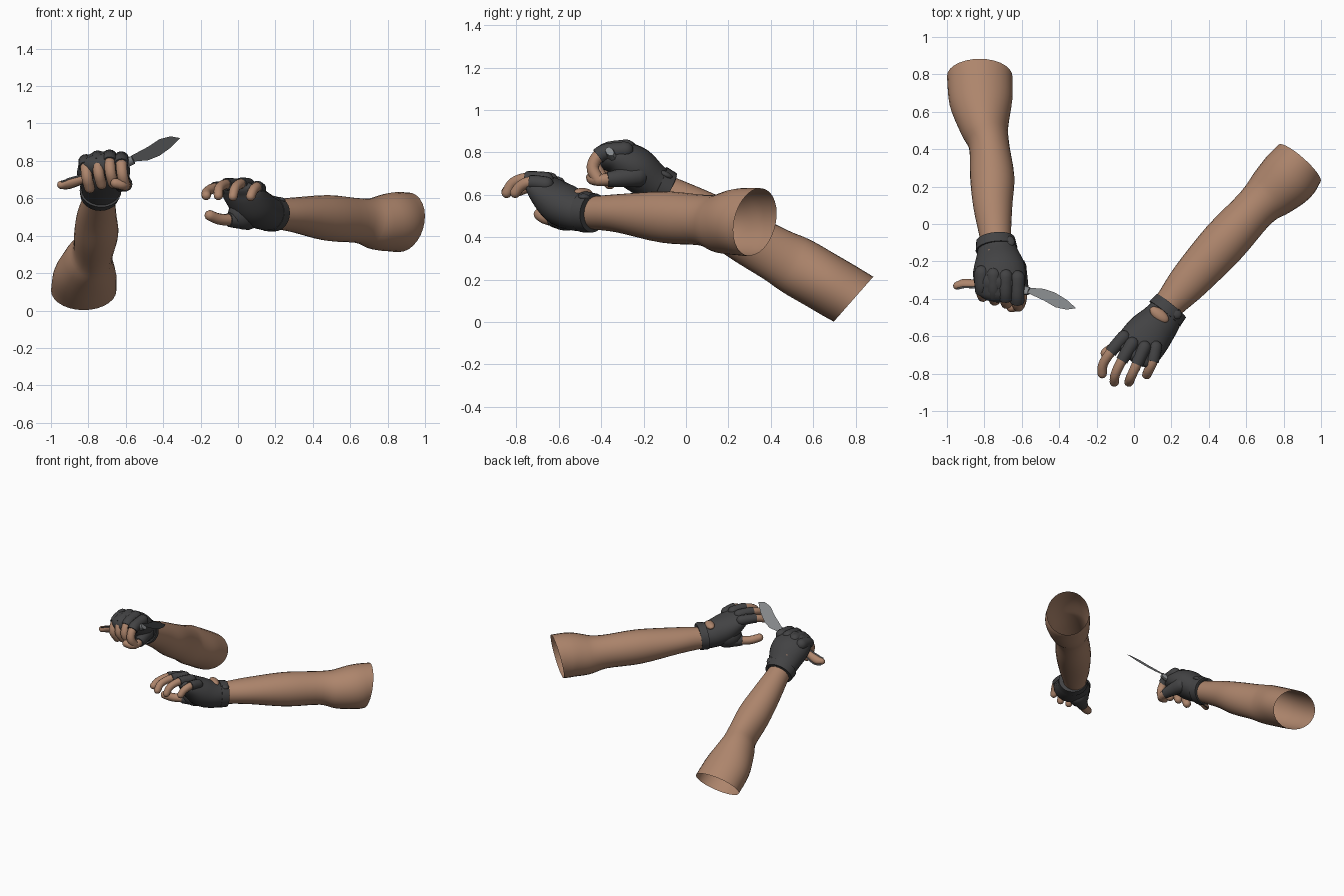
import bpy, bmesh, math
from mathutils import Vector, Matrix

cube = bpy.data.objects.get("Cube")
if cube:
    bpy.data.objects.remove(cube, do_unlink=True)


def material(name, r, g, b):
    m = bpy.data.materials.new(name)
    m.use_nodes = True
    m.diffuse_color = (r, g, b, 1)
    m.node_tree.nodes["Principled BSDF"].inputs["Base Color"].default_value = (r, g, b, 1)
    return m


SKIN = material("skin", .42, .235, .15)
GLOVE = material("glove_black", .055, .055, .057)
STEEL = material("blade_steel", .24, .25, .26)
DARK = material("dark_steel", .09, .09, .095)
UP = Vector((0, 0, 1))
ACROSS = Vector((1, .2, 0))
FLAT = Vector((0, .76, .65))  # normal of the knife's plane


def finish(name, bm, mat, angle=50):
    bmesh.ops.recalc_face_normals(bm, faces=bm.faces)
    mesh = bpy.data.meshes.new(name)
    bm.to_mesh(mesh)
    bm.free()
    mesh.materials.append(mat)
    ob = bpy.data.objects.new(name, mesh)
    bpy.context.collection.objects.link(ob)
    bpy.ops.object.select_all(action="DESELECT")
    ob.select_set(True)
    bpy.context.view_layer.objects.active = ob
    bpy.ops.object.shade_smooth_by_angle(angle=math.radians(angle))


def smooth(points, steps=4):
    """Catmull-Rom resampling of (x, y, z, half width, half height) stations."""
    p = [Vector(q) for q in points]
    p = [p[0] * 2 - p[1]] + p + [p[-1] * 2 - p[-2]]
    out = []
    for a, b, c, d in zip(p, p[1:], p[2:], p[3:]):
        for i in range(steps):
            t = i / steps
            out.append((b * 2 + (c - a) * t + (a * 2 - b * 5 + c * 4 - d) * t * t
                        + (b * 3 - a - c * 3 + d) * t ** 3) / 2)
    return out + [p[-2]]


def loft(name, path, mat, up=UP, sides=20, start=None, end=None, cut=None):
    """Skin elliptical rings; ends are None (open), 'flat' or 'round'; cut tilts the last ring."""
    bm = bmesh.new()
    stations = []
    for i, s in enumerate(path):
        t = (path[min(i + 1, len(path) - 1)] - path[max(i - 1, 0)])[:3]
        stations.append((Vector(s[:3]), Vector(t).normalized(), s[3], s[4]))
    if cut:
        target = Vector(cut).normalized()
        for k, blend in ((-3, .35), (-2, .7), (-1, 1)):
            c, t, w, h = stations[k]
            stations[k] = (c, t.lerp(target, blend).normalized(), w, h)

    def dome(station, sign):
        c, t, w, h = station
        return [(c + t * sign * min(w, h) * math.sin(a), t, w * math.cos(a), h * math.cos(a))
                for a in (.45, .9, 1.3)]
    if start == "round":
        stations = dome(stations[0], -1)[::-1] + stations
    if end == "round":
        stations = stations + dome(stations[-1], 1)
    rings = []
    for c, t, w, h in stations:
        side = t.cross(up).normalized()
        n = side.cross(t)
        rings.append([bm.verts.new(c + side * w * math.cos(a) + n * h * math.sin(a))
                      for a in (2 * math.pi * k / sides for k in range(sides))])
    for r, q in zip(rings, rings[1:]):
        for k in range(sides):
            j = (k + 1) % sides
            bm.faces.new((r[k], r[j], q[j], q[k]))
    if start:
        bm.faces.new(rings[0])
    if end:
        bm.faces.new(rings[-1])
    finish(name, bm, mat)


def finger(name, points, r, up=ACROSS, base=None, cover=5):
    """Bare finger with a fatter half-finger glove sleeve over its root."""
    n = len(points) - 1
    bare = smooth([(*p, r * (1 - .1 * i / n), r * (1 - .1 * i / n)) for i, p in enumerate(points)])
    loft(name, bare[cover - 2:], SKIN, up, 12, "flat", "round")
    big, small = base or r * 1.3, r * 1.18
    radii = [big + (small - big) * i / (cover - 1) for i in range(cover)]
    loft(name + "_sleeve", [Vector((*s[:3], w, w)) for s, w in zip(bare, radii)],
         GLOVE, up, 14, "round", "flat")


def pad(name, centre, along, scale, mat):
    """Oval pad: scale is across, along and through the hand."""
    t = Vector(along).normalized()
    side = t.cross(UP).normalized()
    rot = Matrix((side, t, side.cross(t))).transposed().to_4x4()
    bm = bmesh.new()
    bmesh.ops.create_uvsphere(bm, u_segments=20, v_segments=10, radius=1,
                              matrix=Matrix.Translation(centre) @ rot @ Matrix.Diagonal((*scale, 1)))
    finish(name, bm, mat)


# Bare arms, open at the upper end
loft("left_arm", smooth([
    (.16, -.46, .515, .08, .076), (.20, -.415, .515, .085, .08), (.30, -.30, .512, .108, .093),
    (.48, -.10, .495, .125, .122), (.65, .085, .48, .117, .12), (.74, .17, .466, .143, .142),
    (.825, .25, .472, .16, .158), (.885, .325, .472, .15, .163)]), SKIN, sides=28, cut=(.62, .7, -.2))
loft("right_arm", smooth([
    (-.735, -.13, .63, .08, .076), (-.74, -.08, .607, .082, .08), (-.755, .10, .51, .105, .1),
    (-.758, .25, .415, .118, .118), (-.775, .42, .32, .108, .128), (-.80, .52, .265, .132, .14),
    (-.818, .65, .19, .168, .14), (-.825, .79, .108, .175, .141)]), SKIN, sides=28, cut=(0, .75, -.66))

# Glove bodies
loft("left_glove", smooth([
    (.19, -.445, .515, .09, .086), (.14, -.52, .525, .108, .095), (.08, -.59, .56, .126, .1),
    (.025, -.66, .625, .128, .068), (.0, -.695, .652, .115, .04)]), GLOVE, sides=24, end="round")
pad("left_thumb_heel", (.035, -.575, .52), (-.09, -.07, .01), (.075, .095, .088), GLOVE)
loft("right_glove", smooth([
    (-.74, -.09, .615, .09, .086), (-.73, -.16, .66, .112, .092), (-.72, -.24, .725, .14, .104),
    (-.717, -.31, .765, .138, .09), (-.717, -.355, .775, .122, .066)]), GLOVE, sides=24, end="round")

# Wrist straps with tabs, and the oval openings beside them
loft("left_strap", smooth([(.20, -.437, .515, .1, .093), (.165, -.48, .52, .106, .097)]),
     GLOVE, sides=24, start="flat", end="flat")
loft("right_strap", smooth([(-.74, -.085, .617, .104, .094), (-.735, -.135, .642, .112, .1)]),
     GLOVE, sides=24, start="flat", end="flat")
pad("left_opening", (.135, -.485, .61), (-.05, -.065, .02), (.06, .032, .022), SKIN)
pad("right_opening", (-.73, -.15, .745), (0, -.07, .045), (.062, .03, .022), SKIN)
pad("left_strap_tab", (.225, -.48, .59), (-.05, -.07, .01), (.03, .028, .016), GLOVE)
pad("right_strap_tab", (-.67, -.095, .695), (0, -.07, .035), (.032, .035, .016), GLOVE)

# Open left hand
for name, pts in {
    "index": [(-.055, -.605, .65), (-.125, -.685, .655), (-.165, -.75, .635), (-.17, -.80, .615)],
    "middle": [(-.01, -.64, .67), (-.065, -.73, .675), (-.10, -.805, .655), (-.105, -.845, .615)],
    "ring": [(.055, -.66, .672), (.015, -.75, .678), (-.015, -.815, .655), (-.027, -.845, .61)],
    "little": [(.115, -.66, .65), (.10, -.735, .66), (.08, -.78, .64), (.068, -.805, .61)],
}.items():
    finger("left_" + name + "_finger", pts, .028)
finger("left_thumb", [(.05, -.56, .49), (-.05, -.625, .485), (-.105, -.66, .49), (-.15, -.69, .508)],
       .032, UP, .06)

# Right fist, little finger set back and index finger furthest forward
for i, name in enumerate(("little", "ring", "middle", "index")):
    x = -.813 + .063 * i
    arch = (-.005, .015, .02, .01)[i]
    back = (.045, .025, .008, -.008)[i]
    finger("right_" + name + "_finger", [
        (x, -.285 + back / 2, .80 + arch), (x, -.39 + back, .785 + arch),
        (x + .005, -.432 + back, .72 + arch), (x + .02, -.405 + back, .66 + arch)], .032, cover=6)
finger("right_thumb", [(-.63, -.23, .69), (-.60, -.37, .672), (-.615, -.43, .672), (-.655, -.445, .68)],
       .03, UP, .055)

# Knife: wooden-toned scales around a thin dark tang, guard and curved blade
grip = [(-.945, -.33, .672), (-.90, -.318, .68), (-.80, -.33, .715), (-.70, -.345, .755),
        (-.60, -.355, .79)]
widths = (.022, .03, .022, .025, .022)
loft("knife_grip", smooth([(*p, w, .022) for p, w in zip(grip, widths)]), SKIN, FLAT, 12,
     "round", "flat")
loft("knife_tang", smooth([(*p, w + .008, .006) for p, w in zip(grip, widths)]), DARK, FLAT, 12,
     "round", "flat")
loft("knife_guard", smooth([(-.605, -.352, .787, .032, .022), (-.56, -.36, .805, .026, .018)]),
     STEEL, FLAT, 8, "flat", "flat")
outline = [(-.57, -.34), (-.48, -.347), (-.42, -.368), (-.36, -.405), (-.31, -.45),
           (-.36, -.458), (-.42, -.445), (-.48, -.41), (-.57, -.368)]
bm = bmesh.new()
bm.faces.new([bm.verts.new((x, y, .922 - 1.15 * (y + .45))) for x, y in outline])
bmesh.ops.solidify(bm, geom=bm.faces[:], thickness=.01)
finish("knife_blade", bm, STEEL, 30)
